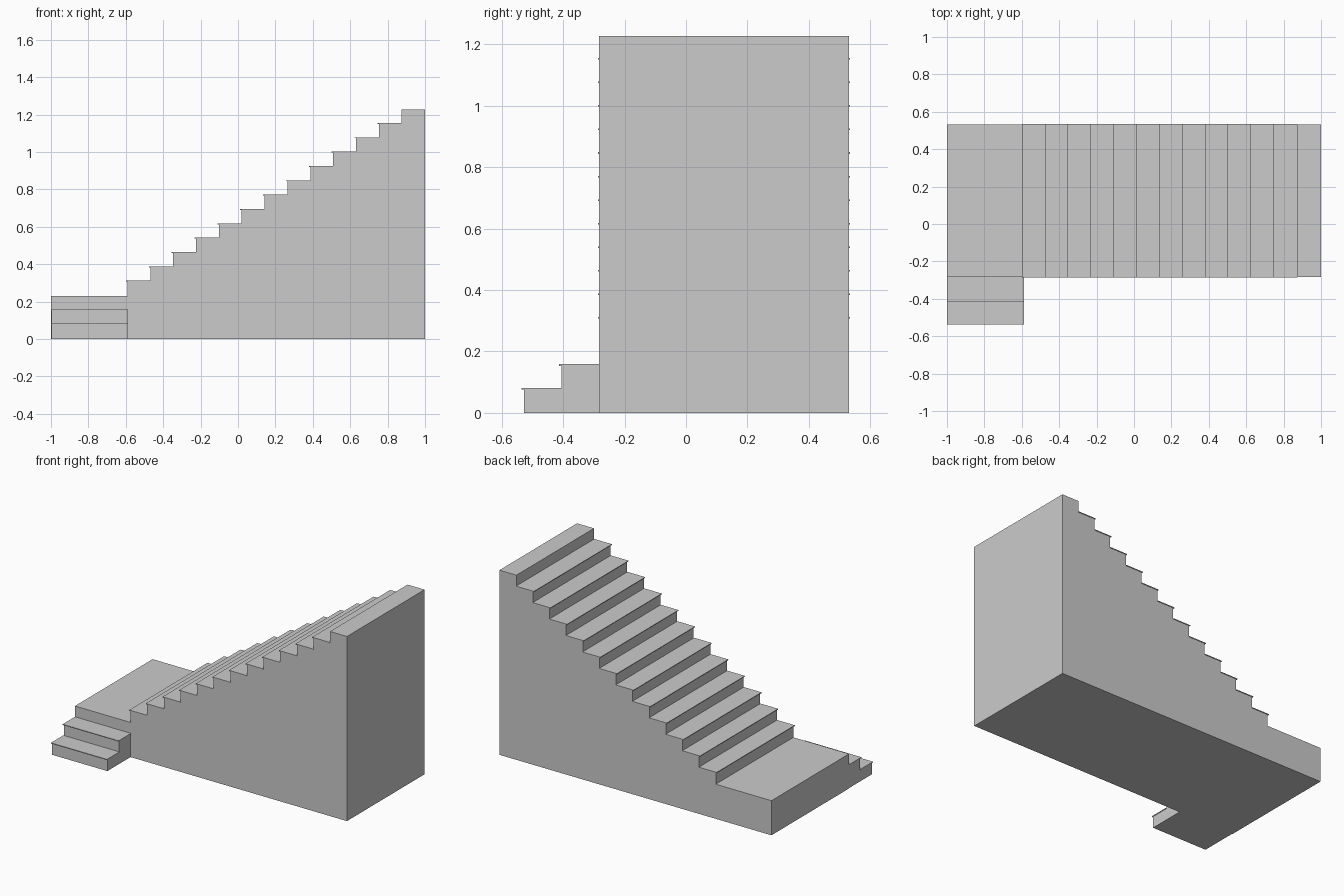
import bpy, bmesh
from mathutils import Vector

if "Cube" in bpy.data.objects:
    bpy.data.objects.remove(bpy.data.objects["Cube"])

RISE, RUN = 0.0767, 0.1222      # step height and depth
THICK, NOSE, LIP = 0.005, 0.008, 0.003   # tread slab, front and side overhang
X0, X1, XT = -0.997, 1.0, -0.591         # landing left, back wall, first riser
Y0, Y1, YF = -0.284, 0.531, -0.528       # flight sides, lowest riser
UPPER, LOWER = 13, 2


def extrude_profile(name, points, vec):
    """Solid from a closed 3D outline swept along vec."""
    bm = bmesh.new()
    face = bm.faces.new([bm.verts.new(p) for p in points])
    res = bmesh.ops.extrude_face_region(bm, geom=[face])
    verts = [g for g in res["geom"] if isinstance(g, bmesh.types.BMVert)]
    bmesh.ops.translate(bm, verts=verts, vec=Vector(vec))
    bmesh.ops.recalc_face_normals(bm, faces=bm.faces)
    mesh = bpy.data.meshes.new(name)
    bm.to_mesh(mesh)
    bm.free()
    obj = bpy.data.objects.new(name, mesh)
    bpy.context.collection.objects.link(obj)
    return obj


def box(name, x0, x1, y0, y1, z0, z1):
    pts = [(x0, y0, z0), (x1, y0, z0), (x1, y1, z0), (x0, y1, z0)]
    return extrude_profile(name, pts, (0, 0, z1 - z0))


# Landing and main flight as one stepped solid
z = 3 * RISE
outline = [(X1, 0), (X0 - LIP, 0), (X0 - LIP, z)]
for i in range(UPPER):
    x = XT + i * RUN
    outline += [(x, z), (x, z + RISE)]
    z += RISE
outline.append((X1, z))
extrude_profile("main_flight", [(x, Y0, h) for x, h in outline], (0, Y1 - Y0, 0))

# Main flight treads, the top step has none
for i in range(UPPER - 1):
    x, h = XT + i * RUN, (4 + i) * RISE
    box(f"upper_tread_{i + 1}", x - NOSE, x + RUN, Y0 - LIP, Y1 + LIP, h, h + THICK)

# Short turned flight leading up to the landing
outline, z = [(Y0, 0), (YF, 0)], 0
for i in range(LOWER):
    y = YF + i * RUN
    outline += [(y, z + RISE), (y + RUN, z + RISE)]
    z += RISE
outline[-1] = (Y0, z)
extrude_profile("lower_flight", [(X0, y, h) for y, h in outline], (XT - X0, 0, 0))

# Lower treads
for i in range(LOWER):
    y, h = YF + i * RUN, (1 + i) * RISE
    box(f"lower_tread_{i + 1}", X0 - LIP, XT + LIP, y - NOSE, min(y + RUN, Y0), h, h + THICK)
